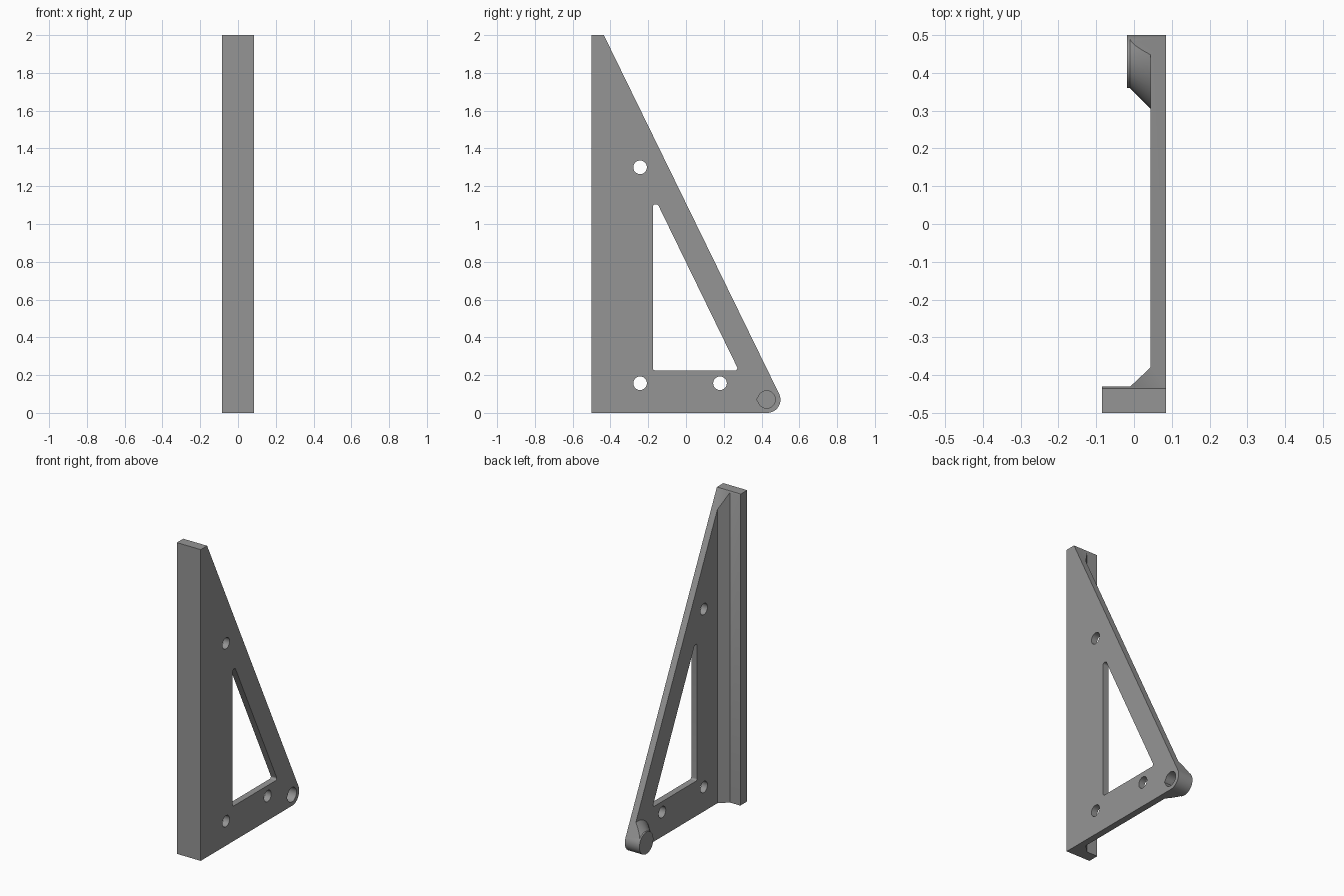
import bpy, bmesh, math
from mathutils import Vector

if "Cube" in bpy.data.objects:
    bpy.data.objects.remove(bpy.data.objects["Cube"])

grey = bpy.data.materials.new("plain grey")
grey.diffuse_color = (0.3, 0.3, 0.3, 1)
grey.use_nodes = True
grey.node_tree.nodes["Principled BSDF"].inputs["Base Color"].default_value = grey.diffuse_color


def prism(name, pts, offset):
    """Extrude a closed 3D polygon by an offset vector."""
    bm = bmesh.new()
    face = bm.faces.new([bm.verts.new(p) for p in pts])
    ext = bmesh.ops.extrude_face_region(bm, geom=[face])
    verts = [g for g in ext["geom"] if isinstance(g, bmesh.types.BMVert)]
    bmesh.ops.translate(bm, verts=verts, vec=offset)
    bmesh.ops.recalc_face_normals(bm, faces=bm.faces)
    mesh = bpy.data.meshes.new(name)
    bm.to_mesh(mesh)
    bm.free()
    mesh.materials.append(grey)
    obj = bpy.data.objects.new(name, mesh)
    bpy.context.collection.objects.link(obj)
    return obj


def side_prism(name, yz, x0, x1):
    return prism(name, [(x0, y, z) for y, z in yz], (x1 - x0, 0, 0))


def arc(c, r, a0, a1, n):
    return [(c[0] + r * math.cos(a0 + (a1 - a0) * i / n),
             c[1] + r * math.sin(a0 + (a1 - a0) * i / n)) for i in range(n + 1)]


def circle(c, r, n=48):
    return arc(c, r, 0, 2 * math.pi, n)[:-1]


def rounded(pts, r, n=6):
    """Round every corner of a counter-clockwise polygon."""
    out = []
    for i, p in enumerate(pts):
        p = Vector(p)
        a = (Vector(pts[i - 1]) - p).normalized()
        b = (Vector(pts[(i + 1) % len(pts)]) - p).normalized()
        half = a.angle(b) / 2
        c = p + (a + b).normalized() * (r / math.sin(half))
        start = math.atan2(-a.x, a.y) - math.pi / 2
        start = math.atan2(a.y, a.x) + math.pi / 2
        out += arc(c, r, start, start + math.pi - 2 * half, n)
    return out


def boolean(target, cutter, op):
    mod = target.modifiers.new(cutter.name, 'BOOLEAN')
    mod.object, mod.operation, mod.solver = cutter, op, 'EXACT'
    bpy.context.view_layer.objects.active = target
    bpy.ops.object.modifier_apply(modifier=mod.name)
    bpy.data.objects.remove(cutter)


# Angle section: wide front flange, chamfered inner corner and thin side plate
section = [(-.085, -.6), (.085, -.6), (.085, .6), (.043, .6),
           (.043, -.38), (-.01, -.43), (-.085, -.43)]
bracket = prism("triangular_bracket", [(x, y, -.1) for x, y in section], (0, 0, 2.2))

# Flared boss at the lower rear corner, built as stacked rings
pivot = (.43, .07)
bm = bmesh.new()
rings = [[bm.verts.new((x, y, z)) for y, z in circle(pivot, r, 64)]
         for x, r in ((-.019, .071), (-.01, .071), (.06, .141))]
for lo, hi in zip(rings, rings[1:]):
    for i in range(64):
        j = (i + 1) % 64
        bm.faces.new((lo[i], lo[j], hi[j], hi[i]))
bm.faces.new(rings[0])
bm.faces.new(rings[-1])
bmesh.ops.recalc_face_normals(bm, faces=bm.faces)
mesh = bpy.data.meshes.new("boss")
bm.to_mesh(mesh)
bm.free()
mesh.materials.append(grey)
boss = bpy.data.objects.new("boss", mesh)
bpy.context.collection.objects.link(boss)
boolean(bracket, boss, 'UNION')

# Side outline: sloping edge runs tangent into the rounded rear corner
top = Vector((-.435, 2))
d = top - Vector(pivot)
tangent = math.atan2(d.y, d.x) - math.acos(.07 / d.length)
outline = [(-.5, 0)] + arc(pivot, .07, -math.pi / 2, tangent, 24) + [tuple(top), (-.5, 2)]
boolean(bracket, side_prism("outline", outline, -.2, .2), 'INTERSECT')

# Triangular window with rounded corners
window = rounded([(-.175, .225), (.279, .225), (-.149, 1.104), (-.175, 1.104)], .012)
boolean(bracket, side_prism("window", window, -.2, .2), 'DIFFERENCE')

# Screw holes
for c in ((-.243, 1.3), (-.243, .157), (.18, .157)):
    boolean(bracket, side_prism("screw_hole", circle(c, .036), -.2, .2), 'DIFFERENCE')

# Blind socket with a small pointed notch
socket_c = (.427, .071)
socket = arc(socket_c, .046, math.radians(-160), math.radians(160), 40) + [(.373, .071)]
boolean(bracket, side_prism("socket", socket, -.008, .2), 'DIFFERENCE')

# Smooth curved walls, crisp edges
bpy.ops.object.select_all(action='DESELECT')
bracket.select_set(True)
bpy.context.view_layer.objects.active = bracket
bpy.ops.object.shade_smooth_by_angle(angle=math.radians(30))
